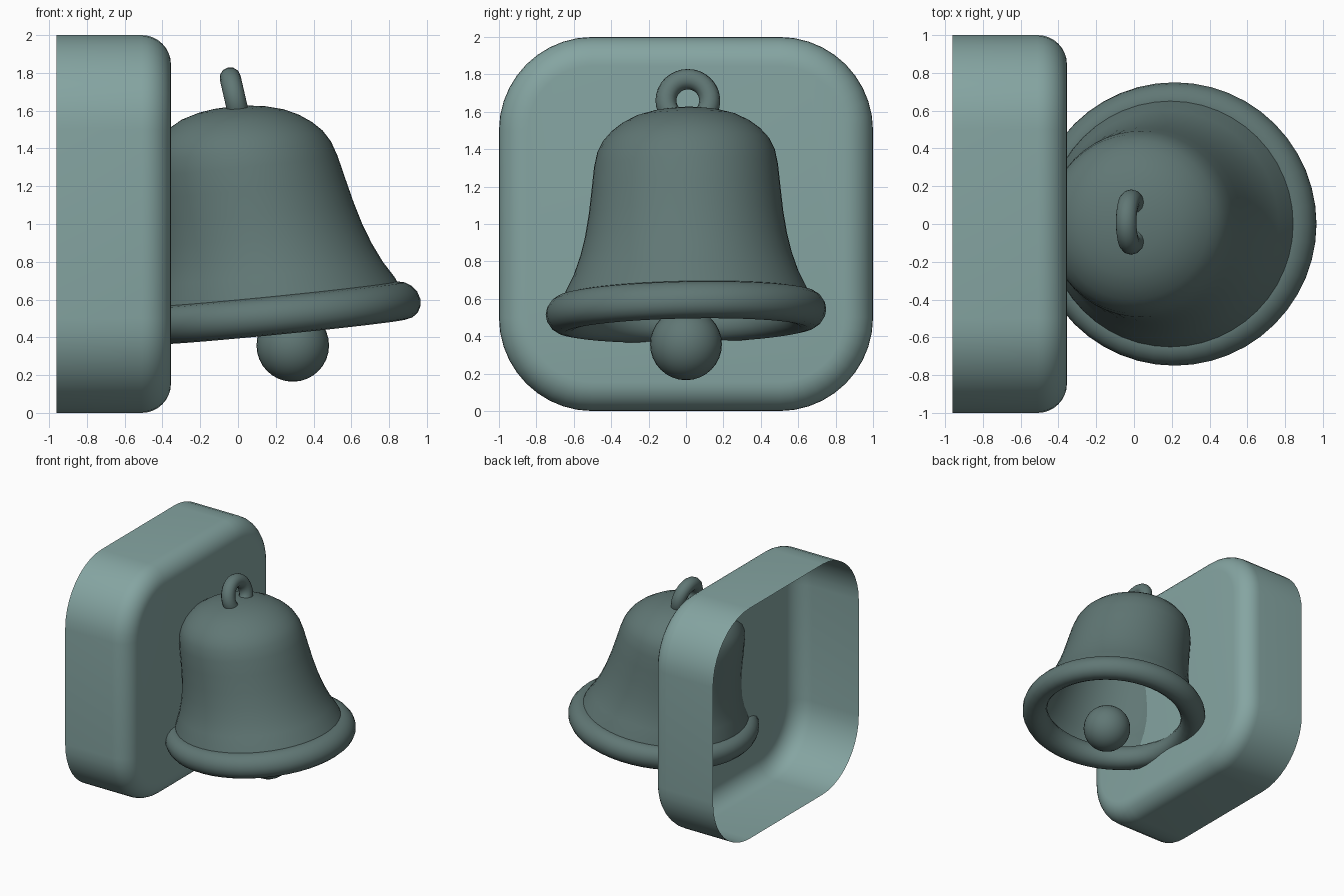
import bpy, bmesh
from math import sin, cos, pi, radians

if "Cube" in bpy.data.objects:
    bpy.data.objects.remove(bpy.data.objects["Cube"])


def material(name, color):
    m = bpy.data.materials.new(name)
    m.diffuse_color = (*color, 1)
    m.use_nodes = True
    m.node_tree.nodes["Principled BSDF"].inputs["Base Color"].default_value = m.diffuse_color
    return m


CASE = material("pale teal", (0.235, 0.375, 0.36))
BELL = material("dark teal", (0.118, 0.185, 0.177))


def loft(name, rings, mat, cap=False):
    """Skin a list of equal closed rings; optionally cap the last one."""
    bm = bmesh.new()
    loops = [[bm.verts.new(p) for p in ring] for ring in rings]
    n = len(loops[0])
    for a, b in zip(loops, loops[1:]):
        for i in range(n):
            j = (i + 1) % n
            bm.faces.new((a[i], a[j], b[j], b[i]))
    if cap:
        bm.faces.new(loops[-1])
    bmesh.ops.remove_doubles(bm, verts=bm.verts, dist=1e-5)
    bmesh.ops.recalc_face_normals(bm, faces=bm.faces)
    me = bpy.data.meshes.new(name)
    bm.to_mesh(me)
    bm.free()
    me.materials.append(mat)
    ob = bpy.data.objects.new(name, me)
    bpy.context.collection.objects.link(ob)
    return smooth(ob)


def smooth(ob):
    bpy.ops.object.select_all(action='DESELECT')
    ob.select_set(True)
    bpy.context.view_layer.objects.active = ob
    bpy.ops.object.shade_smooth_by_angle(angle=radians(40))
    return ob


# Case: rounded square tray, open at the back, soft front edge
def rounded_square(x, inset, radius=0.5, steps=10):
    ring = []
    for q in range(4):
        cy, cz = ((1, 1), (-1, 1), (-1, -1), (1, -1))[q]
        for k in range(steps + 1):
            a = (q + k / steps) * pi / 2
            r = radius - inset
            ring.append((x, cy * (1 - radius) + r * cos(a),
                         1 + cz * (1 - radius) + r * sin(a)))
    return ring


FILLET = 0.155
case_rings = [rounded_square(-0.96, 0)]
for k in range(9):
    t = k / 8 * pi / 2
    case_rings.append(rounded_square(-0.355 - FILLET + FILLET * sin(t),
                                     FILLET * (1 - cos(t))))
loft("case", case_rings, CASE, cap=True)


# Leaning bell coordinates: radius, angle and height above the rim
def lean(r, a, h):
    x, y = r * cos(a), r * sin(a)
    return (0.215 - 0.23 * h + x, y, 0.53 + h + 0.1 * x + 0.02 * y)


def revolve(name, profile, n=48):
    return loft(name, [[lean(r, 2 * pi * i / n, h) for i in range(n)]
                       for r, h in profile], BELL)


# Bell body: open flared shell with a domed crown
revolve("bell_body", [
    (0.67, 0.03), (0.645, 0.12), (0.60, 0.21), (0.565, 0.31), (0.54, 0.41),
    (0.52, 0.53), (0.505, 0.66), (0.492, 0.78), (0.475, 0.86), (0.445, 0.92),
    (0.40, 0.97), (0.34, 1.015), (0.27, 1.05), (0.18, 1.075), (0.09, 1.088),
    (0.0, 1.092)])

# Rolled rim around the mouth
revolve("bell_rim", [(0.65 + 0.1 * cos(2 * pi * k / 16),
                      0.1 * sin(2 * pi * k / 16)) for k in range(17)])

# Hanging loop on the crown
bpy.ops.mesh.primitive_torus_add(
    major_radius=0.117, minor_radius=0.056, major_segments=32,
    minor_segments=12, location=(-0.015, 0.01, 1.66),
    rotation=(0, pi / 2 - radians(13), 0))
loop = bpy.context.object
loop.name = "hanging_loop"
loop.data.materials.append(BELL)
smooth(loop)

# Clapper ball
bpy.ops.mesh.primitive_uv_sphere_add(segments=32, ring_count=16, radius=0.192,
                                     location=(0.29, 0, 0.357))
clapper = bpy.context.object
clapper.name = "clapper"
clapper.data.materials.append(BELL)
smooth(clapper)
